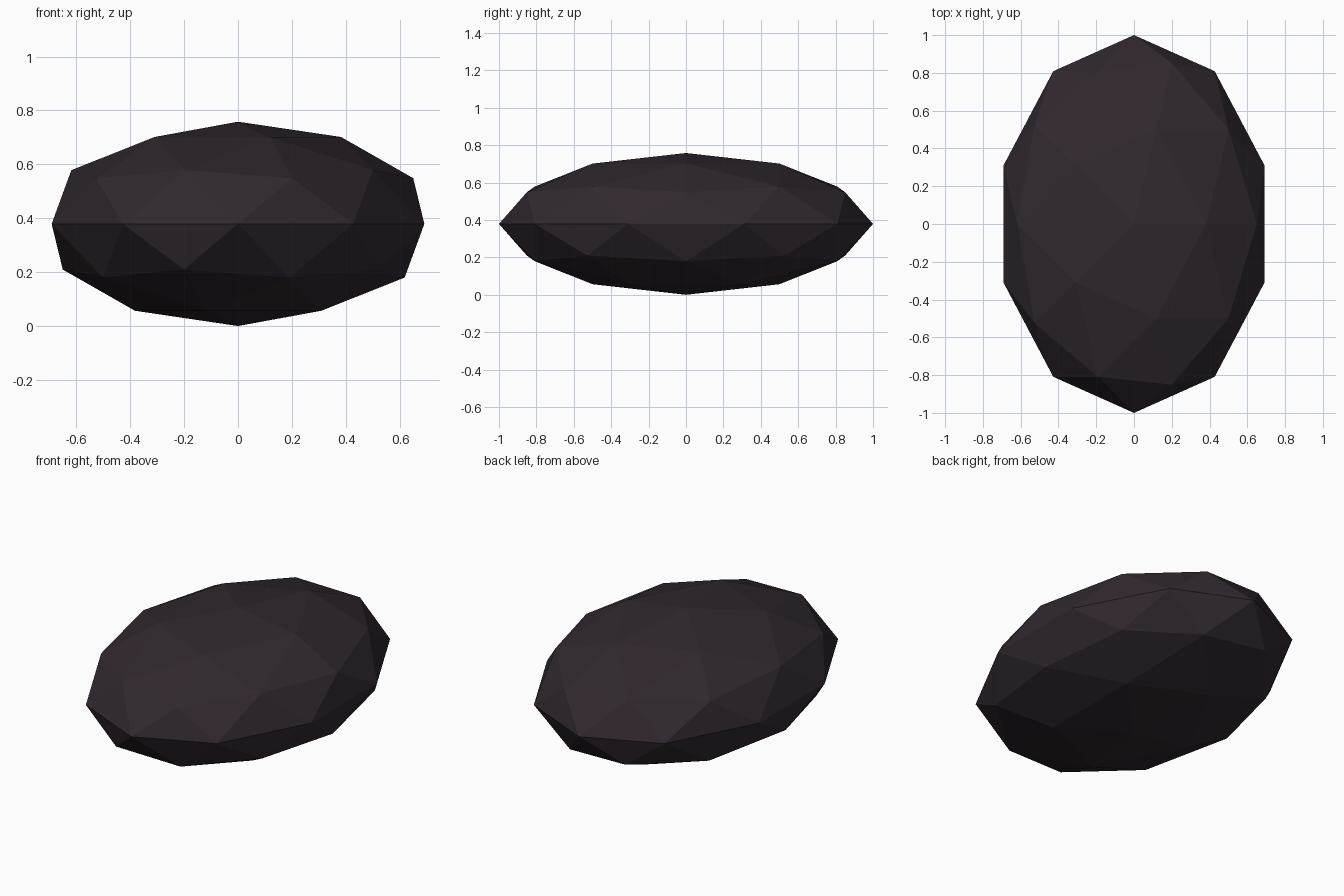
import bpy
import bmesh
from mathutils import Matrix, Vector

if "Cube" in bpy.data.objects:
    bpy.data.objects.remove(bpy.data.objects["Cube"])

HALF = Vector((0.727, 1.0, 0.379))   # ellipsoid half sizes

# Dark stone colour
mat = bpy.data.materials.new("dark plum stone")
mat.diffuse_color = (0.030, 0.021, 0.028, 1.0)
mat.use_nodes = True
mat.node_tree.nodes["Principled BSDF"].inputs["Base Color"].default_value = mat.diffuse_color

# Faceted pebble: a low-poly icosphere, flattened and resting on the ground
bm = bmesh.new()
bmesh.ops.create_icosphere(bm, subdivisions=2, radius=1.0)
bmesh.ops.transform(
    bm, verts=bm.verts,
    matrix=Matrix.Translation((0, 0, HALF.z)) @ Matrix.Diagonal(HALF).to_4x4())
for face in bm.faces:
    face.smooth = False

mesh = bpy.data.meshes.new("pebble")
bm.to_mesh(mesh)
bm.free()
mesh.materials.append(mat)
pebble = bpy.data.objects.new("pebble", mesh)
bpy.context.collection.objects.link(pebble)
